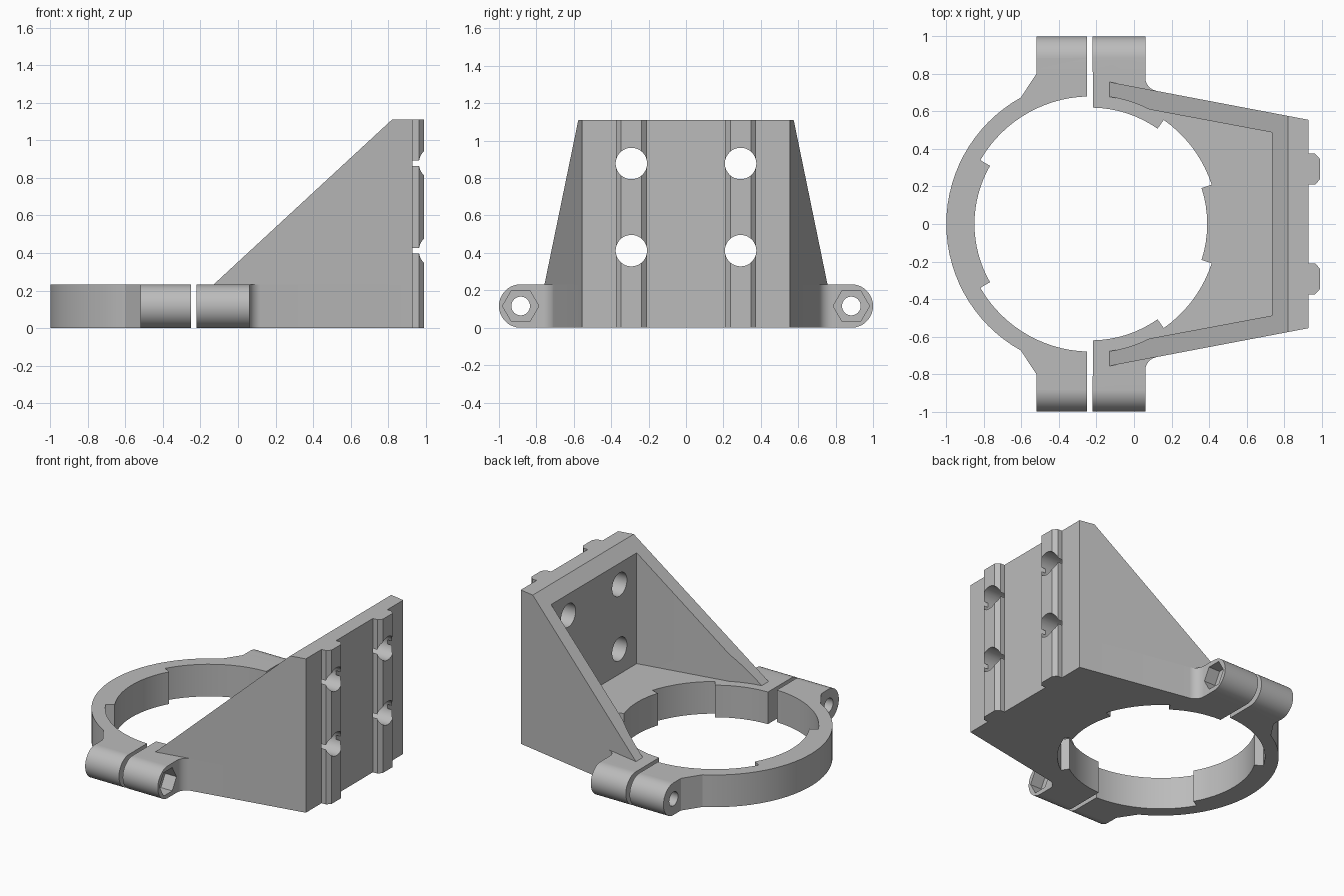
import bpy, bmesh
from math import sin, cos, radians, sqrt
from mathutils import Vector, Matrix

cube = bpy.data.objects.get("Cube")
if cube:
    bpy.data.objects.remove(cube, do_unlink=True)

RING_X = -0.23      # centre of the clamp ring
BASE_H = 0.232      # height of ring and base
TOP = 1.11          # height of the mounting plate
BACK = 0.93         # mounting face
LUG_Y = 0.884       # bolt axis
LUG_R = BASE_H / 2
SLOPE = 0.19        # taper of the side walls

grey = bpy.data.materials.new("grey_plastic")
grey.use_nodes = True
colour = (0.5, 0.5, 0.5, 1)
grey.diffuse_color = colour
grey.node_tree.nodes["Principled BSDF"].inputs["Base Color"].default_value = colour


def arc(cx, cy, r, a0, a1, step=4):
    n = max(2, round(abs(a1 - a0) / step))
    angles = [radians(a0 + (a1 - a0) * i / n) for i in range(n + 1)]
    return [(cx + r * cos(a), cy + r * sin(a)) for a in angles]


def mirrored(half):
    """Close a half outline with its reflection in y = 0."""
    return half + [(x, -y) for x, y in reversed(half) if abs(y) > 1e-5]


def prism(name, outline, lo, hi, axis="z"):
    """Extrude an xy outline along z, or a yz outline along x."""
    def place(a, b, h):
        return (a, b, h) if axis == "z" else (h, a, b)
    bm = bmesh.new()
    face = bm.faces.new([bm.verts.new(place(a, b, lo)) for a, b in outline])
    out = bmesh.ops.extrude_face_region(bm, geom=[face])
    verts = [v for v in out["geom"] if isinstance(v, bmesh.types.BMVert)]
    bmesh.ops.translate(bm, verts=verts, vec=place(0, 0, hi - lo))
    bmesh.ops.recalc_face_normals(bm, faces=bm.faces)
    mesh = bpy.data.meshes.new(name)
    bm.to_mesh(mesh)
    bm.free()
    mesh.materials.append(grey)
    obj = bpy.data.objects.new(name, mesh)
    bpy.context.collection.objects.link(obj)
    return obj


def combine(target, other, operation):
    mod = target.modifiers.new("combine", "BOOLEAN")
    mod.operation, mod.solver, mod.object = operation, "EXACT", other
    bpy.context.view_layer.objects.active = target
    bpy.ops.object.modifier_apply(modifier=mod.name)
    bpy.data.objects.remove(other, do_unlink=True)


def wall_y(x):
    return 0.555 + SLOPE * (BACK - x)


def add_lugs(target, x0, x1):
    """Rounded clamp ears at both sides."""
    for s in (1, -1):
        ear = [(s * (LUG_Y - 0.06), 0), (s * (LUG_Y - 0.06), BASE_H)]
        ear += [(s * y, z) for y, z in arc(LUG_Y, LUG_R, LUG_R, 90, -90, 6)]
        combine(target, prism("ear", ear, x0, x1, "x"), "UNION")


def bore(target, y, z, r, x0, x1, step=8):
    combine(target, prism("bore", arc(y, z, r, 0, 360, step)[:-1], x0, x1, "x"), "DIFFERENCE")


# Front clamp half: a stepped half ring with two ears
half = arc(RING_X, 0, 0.62, 180, 150) + arc(RING_X, 0, 0.68, 150, 91.7)
half += [(-0.25, LUG_Y), (-0.52, LUG_Y), (-0.52, 0.8)]
half += arc(RING_X, 0, 0.77, 119, 180)
clamp = prism("clamp_half", mirrored(half[:-1] + [(-1.0, 0.0001)]), 0, BASE_H)
# open the outline at the inner side by building it as outer path then inner path
bpy.data.objects.remove(clamp, do_unlink=True)
outer = list(reversed(arc(RING_X, 0, 0.77, 119, 180)))
outer += [(-0.52, 0.8), (-0.52, LUG_Y), (-0.25, LUG_Y)]
inner = arc(RING_X, 0, 0.68, 91.7, 150) + arc(RING_X, 0, 0.62, 150, 180)
upper = [p for p in outer + inner if p[1] > 1e-5]
inner_tip, outer_tip = (RING_X - 0.62, 0), (RING_X - 0.77, 0)
lower = [(x, -y) for x, y in reversed(upper)]
clamp = prism("clamp_half", [outer_tip] + upper + [inner_tip] + lower, 0, BASE_H)
add_lugs(clamp, -0.52, -0.25)

# Bracket base: stepped ring seat, ears with fillets, tapered sides
fillet_x, fillet_r = 0.135, 0.075
fillet_y = wall_y(fillet_x) + fillet_r * sqrt(1 + SLOPE ** 2)
half = [(BACK, wall_y(BACK))] + arc(fillet_x, fillet_y, fillet_r, 259.2, 180, 8)
half += [(0.06, LUG_Y), (-0.22, LUG_Y)]
half += arc(RING_X, 0, 0.62, 89, 55) + arc(RING_X, 0, 0.677, 55, 18)
half += arc(RING_X, 0, 0.62, 18, 0)
bracket = prism("mounting_bracket", mirrored(half), 0, BASE_H)
add_lugs(bracket, -0.22, 0.06)

# Back plate and side gussets, cut by one sloping plane
half = [(BACK, wall_y(BACK)), (-0.13, wall_y(-0.13))]
half += arc(RING_X, 0, 0.685, 81.6, 63) + [(0.735, 0.488)]
walls = prism("gussets", mirrored(half), 0.1, TOP)
low, high = Vector((-0.13, 0, BASE_H)), Vector((0.82, 0, TOP))
run = high - low
bm = bmesh.new()
bm.from_mesh(walls.data)
cut = bmesh.ops.bisect_plane(bm, geom=bm.verts[:] + bm.edges[:] + bm.faces[:], plane_co=low,
                             plane_no=(-run.z, 0, run.x), clear_outer=True)
rim = [e for e in bm.edges if e.is_boundary]
bmesh.ops.holes_fill(bm, edges=rim)
bmesh.ops.recalc_face_normals(bm, faces=bm.faces)
bm.to_mesh(walls.data)
bm.free()
combine(bracket, walls, "UNION")

# Chamfered locating ribs and the four mounting holes
for s in (1, -1):
    mid = s * 0.292
    side = [(0.9, 0.0825), (0.965, 0.0825), (0.99, 0.055)]
    rib = [(x, mid + y) for x, y in mirrored(side)]
    combine(bracket, prism("rib", rib, 0, TOP), "UNION")
for s in (1, -1):
    for z in (0.412, 0.878):
        bore(bracket, s * 0.292, z, 0.084, 0.6, 1.1)

# Bolt holes through the ears, hexagonal nut pockets on the bracket side
for s in (1, -1):
    bore(clamp, s * LUG_Y, LUG_R, 0.05, -0.7, -0.2, 12)
    bore(bracket, s * LUG_Y, LUG_R, 0.05, -0.3, 0.2, 12)
    bore(bracket, s * LUG_Y, LUG_R, 0.097, -0.03, 0.2, 60)

# Smooth the curved walls, keep the edges crisp
for obj in (clamp, bracket):
    bpy.ops.object.select_all(action="DESELECT")
    obj.select_set(True)
    bpy.context.view_layer.objects.active = obj
    bpy.ops.object.shade_smooth_by_angle(angle=radians(25))
